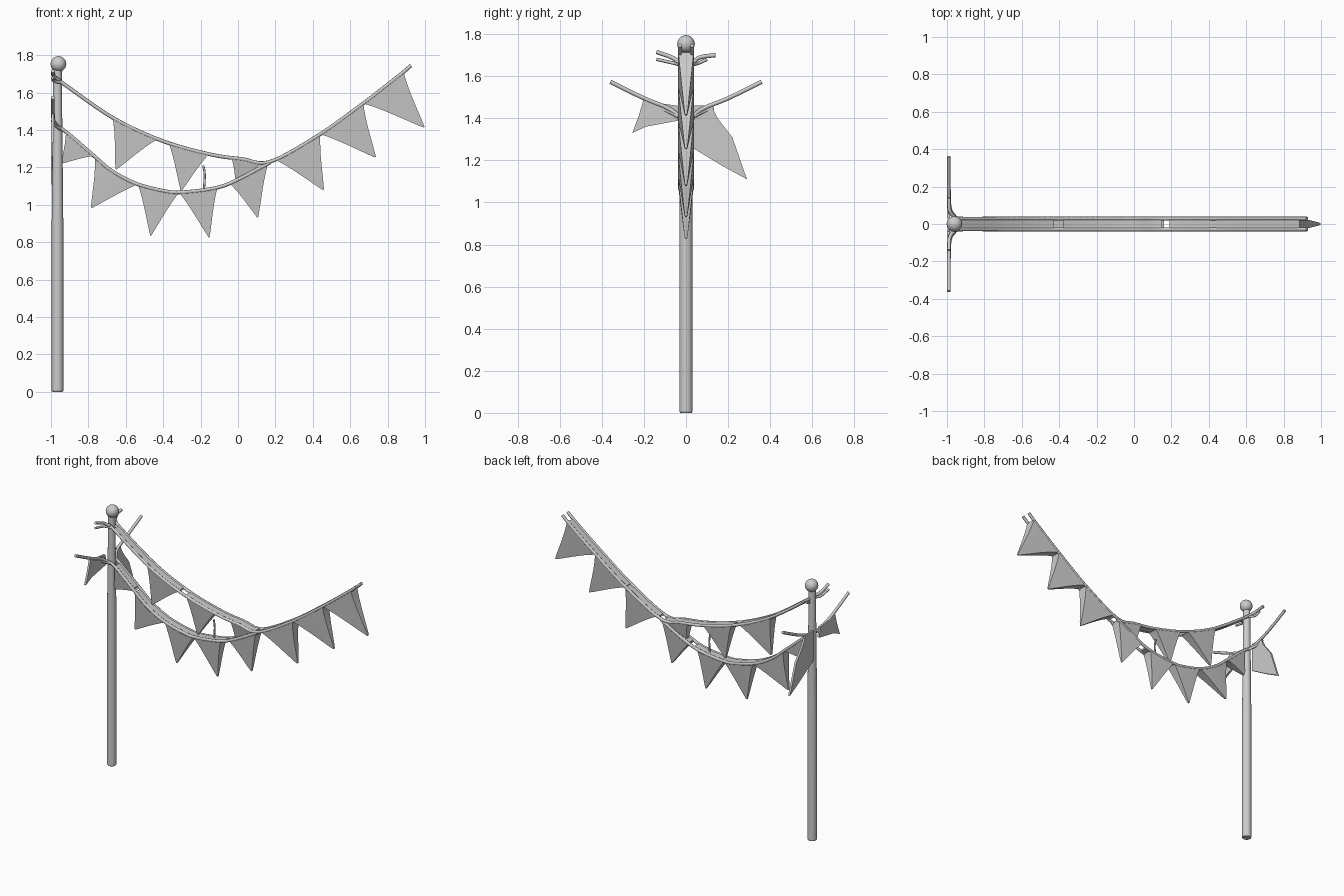
import bpy, bmesh
from mathutils import Vector

if "Cube" in bpy.data.objects:
    bpy.data.objects.remove(bpy.data.objects["Cube"])

HALF = 0.029   # half spacing of the paired ropes


def smooth_path(pts, n=8):
    # Catmull-Rom through the given points
    p = [Vector(q) for q in pts]
    p = [2 * p[0] - p[1]] + p + [2 * p[-1] - p[-2]]
    out = []
    for i in range(1, len(p) - 2):
        a, b, c, d = p[i - 1:i + 3]
        for k in range(n):
            t = k / n
            out.append(0.5 * (2 * b + (c - a) * t + (2 * a - 5 * b + 4 * c - d) * t * t
                              + (3 * b - a - 3 * c + d) * t ** 3))
    return out + [p[-2]]


def mesh_object(name, bm):
    bmesh.ops.recalc_face_normals(bm, faces=bm.faces)
    me = bpy.data.meshes.new(name)
    bm.to_mesh(me)
    bm.free()
    ob = bpy.data.objects.new(name, me)
    bpy.context.collection.objects.link(ob)
    bpy.ops.object.select_all(action='DESELECT')
    ob.select_set(True)
    bpy.context.view_layer.objects.active = ob
    bpy.ops.object.shade_smooth_by_angle()
    return ob


def rope(name, pts, r=0.010):
    cu = bpy.data.curves.new(name, 'CURVE')
    cu.dimensions = '3D'
    cu.bevel_depth = r
    cu.bevel_resolution = 2
    cu.use_fill_caps = True
    path = smooth_path(pts)
    sp = cu.splines.new('POLY')
    sp.points.add(len(path) - 1)
    for q, v in zip(sp.points, path):
        q.co = (*v, 1)
    ob = bpy.data.objects.new(name, cu)
    bpy.context.collection.objects.link(ob)
    bpy.ops.object.select_all(action='DESELECT')
    ob.select_set(True)
    bpy.context.view_layer.objects.active = ob
    bpy.ops.object.convert(target='MESH')


def z_at(path, x):
    for a, b in zip(path, path[1:]):
        if a.x <= x <= b.x:
            return a.z + (b.z - a.z) * (x - a.x) / (b.x - a.x)
    return path[-1].z if x > path[-1].x else path[0].z


def loft(name, rings):
    # closed solid through equal-length rings
    bm = bmesh.new()
    rs = [[bm.verts.new(v) for v in ring] for ring in rings]
    n = len(rs[0])
    for a, b in zip(rs, rs[1:]):
        for i in range(n):
            bm.faces.new((a[i], a[(i + 1) % n], b[(i + 1) % n], b[i]))
    bm.faces.new(rs[0])
    bm.faces.new(rs[-1])
    return mesh_object(name, bm)


def web(name, path, x0, x1, th=0.006):
    rings = []
    for i in range(17):
        x = x0 + (x1 - x0) * i / 16
        z = z_at(path, x)
        rings.append([(x, s * HALF, z + t * th) for s, t in ((-1, -1), (1, -1), (1, 1), (-1, 1))])
    loft(name, rings)


def pennant(name, path, x0, x1, tip):
    # wedge of folded cloth, wide under the ropes and thin at the tip
    tip, rings, rows, cols = Vector((tip[0], 0, tip[1])), [], 8, 6
    for r in range(rows + 1):
        t = r / rows
        pinch = 0.07 * 4 * t * (1 - t)
        w = 0.031 * (1 - t) + 0.005
        front, back = [], []
        for c in range(cols + 1):
            u = c / cols
            u = 0.5 + (u - 0.5) * (1 - pinch)
            x = x0 + (x1 - x0) * u
            top = Vector((x, 0, z_at(path, x)))
            p = top.lerp(tip, min(t, 0.975))
            front.append((p.x, -w, p.z))
            back.append((p.x, w, p.z))
        rings.append(front + back[::-1])
    loft(name, rings)


def sheet(name, outline, x0, x1):
    bm = bmesh.new()
    f = bm.faces.new([bm.verts.new((x0, y, z)) for y, z in outline])
    ext = bmesh.ops.extrude_face_region(bm, geom=[f])
    for v in ext['geom']:
        if isinstance(v, bmesh.types.BMVert):
            v.co.x = x1
    mesh_object(name, bm)


# Pole with rounded foot edge and ball finial
PX = -0.965
bm = bmesh.new()
prof = [(0.027, 0), (0.031, 0.006), (0.031, 0.9), (0.025, 1.5), (0.023, 1.73)]
rings = [[bm.verts.new(Vector((r, 0, z))) for r, z in prof]]
bmesh.ops.spin(bm, geom=bm.verts[:] + [bm.edges.new(e) for e in zip(rings[0], rings[0][1:])],
               axis=(0, 0, 1), cent=(0, 0, 0), angle=6.2831853, steps=24)
bmesh.ops.remove_doubles(bm, verts=bm.verts, dist=1e-4)
bmesh.ops.holes_fill(bm, edges=bm.edges, sides=0)
bmesh.ops.translate(bm, verts=bm.verts, vec=(PX, 0, 0))
mesh_object("pole", bm)
bpy.ops.mesh.primitive_uv_sphere_add(segments=24, ring_count=14, radius=0.042, location=(PX + 0.005, 0, 1.753))
bpy.context.object.name = "finial_ball"
bpy.ops.object.shade_smooth()

# Sagging strand profiles in x, z
upper_pts = [(-0.93, 1.645), (-0.66, 1.46), (-0.4, 1.34), (-0.15, 1.27), (0.02, 1.245),
             (0.17, 1.23), (0.42, 1.365), (0.66, 1.535), (0.86, 1.69), (0.925, 1.745)]
lower_pts = [(-0.92, 1.39), (-0.78, 1.27), (-0.68, 1.185), (-0.55, 1.115), (-0.4, 1.075),
             (-0.3, 1.067), (-0.12, 1.09), (0.0, 1.135), (0.17, 1.225)]
upper = smooth_path([(x, 0, z) for x, z in upper_pts])
lower = smooth_path([(x, 0, z) for x, z in lower_pts])

# Paired ropes flaring out past the pole
for s, side in ((-1, "front"), (1, "back")):
    rope("upper_rope_" + side, [(-0.99, s * 0.14, 1.715 if s < 0 else 1.70),
         (-0.985, s * 0.07, 1.69), (-0.96, s * 0.038, 1.668)]
         + [(x, s * HALF, z) for x, z in upper_pts])
    rope("upper_loose_end_" + side, [(-0.992, s * (0.14 if s < 0 else 0.10), 1.68),
         (-0.985, s * 0.06, 1.662), (-0.95, s * 0.034, 1.655)], 0.008)
    rope("lower_rope_" + side, [(-0.99, s * 0.36, 1.573), (-0.99, s * 0.2, 1.495),
         (-0.985, s * 0.09, 1.45), (-0.96, s * 0.04, 1.415)]
         + [(x, s * HALF, z) for x, z in lower_pts])
    rope("lower_loose_end_" + side, [(-0.992, s * 0.13, 1.45), (-0.985, s * 0.08, 1.43),
         (-0.95, s * 0.034, 1.405)], 0.008)

# Cloth tape between the ropes, with gaps
for i, (a, b) in enumerate([(-0.93, -0.43), (-0.38, 0.15), (0.19, 0.41), (0.44, 0.88)]):
    web("upper_tape_%d" % i, upper, a, b)
for i, (a, b) in enumerate([(-0.92, -0.78), (-0.75, -0.08), (-0.04, 0.15)]):
    web("lower_tape_%d" % i, lower, a, b)

# Pennants
for i, (a, b, tip) in enumerate([(-0.67, -0.43, (-0.655, 1.185)), (-0.37, -0.155, (-0.305, 1.07)),
                                 (-0.035, 0.13, (-0.01, 1.11)), (0.2, 0.44, (0.46, 1.075)),
                                 (0.44, 0.67, (0.739, 1.25)), (0.67, 0.885, (1.0, 1.41))]):
    pennant("upper_pennant_%d" % i, upper, a, b, tip)
for i, (a, b, tip) in enumerate([(-0.92, -0.77, (-0.945, 1.22)), (-0.765, -0.535, (-0.787, 0.98)),
                                 (-0.535, -0.315, (-0.468, 0.83)), (-0.315, -0.11, (-0.153, 0.82)),
                                 (-0.045, 0.16, (0.107, 0.927))]):
    pennant("lower_pennant_%d" % i, lower, a, b, tip)

# Loose thread and the cloth hanging behind the pole
rope("loose_thread", [(-0.185, 0, 1.21), (-0.178, 0, 1.16), (-0.182, 0, 1.08)], 0.006)
sheet("rear_pennant_left", [(-0.20, 1.495), (-0.16, 1.475), (-0.04, 1.46), (-0.03, 1.39),
                            (-0.19, 1.36), (-0.255, 1.33), (-0.225, 1.41)], -0.998, -0.984)
sheet("rear_pennant_right", [(0.03, 1.46), (0.12, 1.46), (0.15, 1.40), (0.22, 1.31),
                             (0.29, 1.11), (0.17, 1.175), (0.03, 1.26)], -0.998, -0.984)
